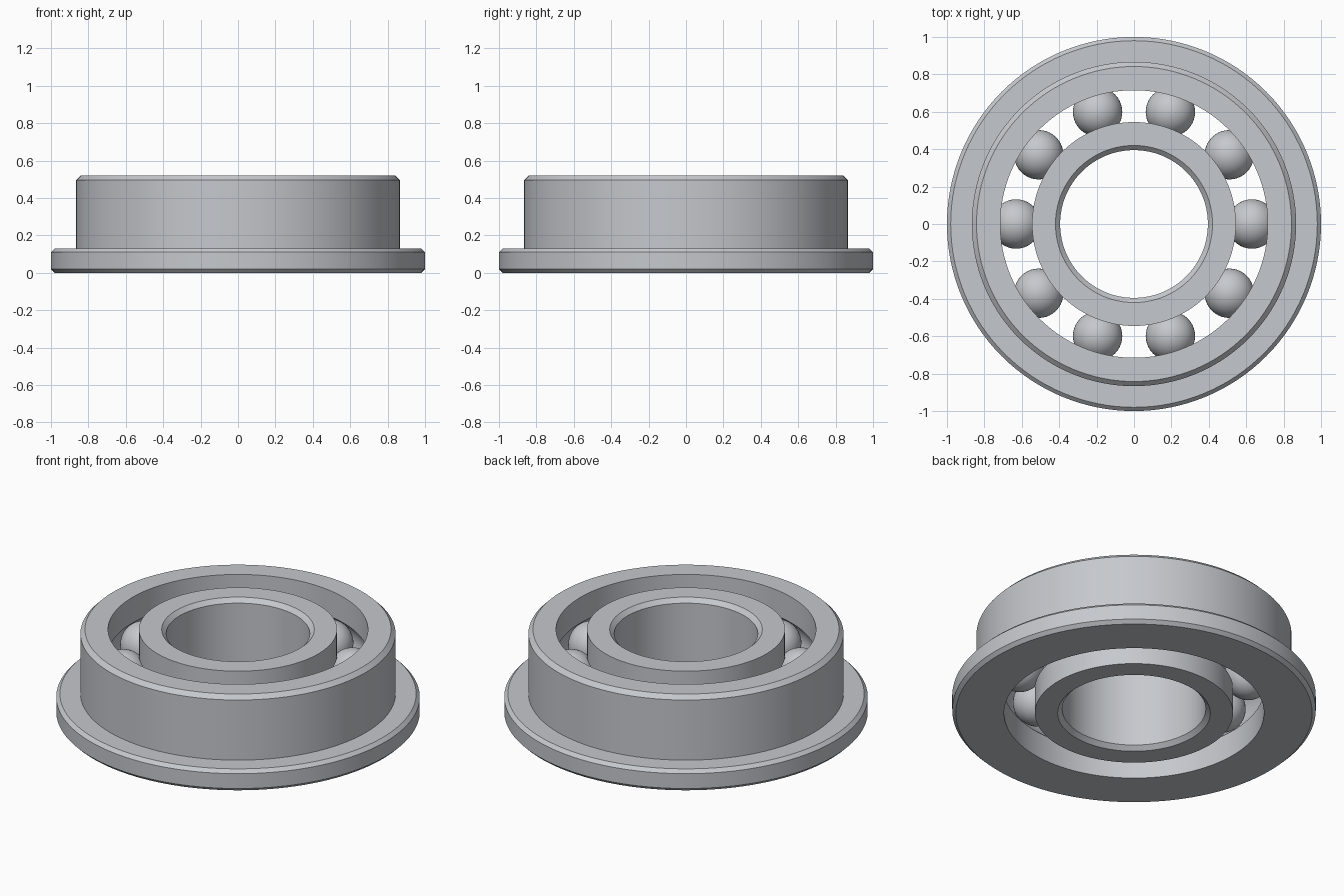
import bpy, bmesh, math
from mathutils import Matrix

cube = bpy.data.objects.get("Cube")
if cube:
    bpy.data.objects.remove(cube, do_unlink=True)

HEIGHT = 0.52
MID = HEIGHT / 2
PITCH = 0.63          # radius of the circle of ball centres
BALL = 0.132
GROOVE = 0.134
BALLS = 10
SEGMENTS = 128

steel = bpy.data.materials.new("steel grey")
steel.use_nodes = True
color = (0.56, 0.58, 0.61, 1)
steel.diffuse_color = color
steel.node_tree.nodes["Principled BSDF"].inputs["Base Color"].default_value = color


def finish(name, bm):
    bmesh.ops.recalc_face_normals(bm, faces=bm.faces)
    mesh = bpy.data.meshes.new(name)
    bm.to_mesh(mesh)
    bm.free()
    mesh.materials.append(steel)
    obj = bpy.data.objects.new(name, mesh)
    bpy.context.collection.objects.link(obj)
    bpy.ops.object.select_all(action='DESELECT')
    obj.select_set(True)
    bpy.context.view_layer.objects.active = obj
    bpy.ops.object.shade_smooth_by_angle(angle=math.radians(25))
    return obj


def groove(wall, steps=12):
    """Circular ball track cut into a wall, listed from bottom to top."""
    depth = wall - PITCH
    half = math.acos(abs(depth) / GROOVE)
    side = math.copysign(1, depth)
    points = []
    for i in range(steps + 1):
        a = -half + 2 * half * i / steps
        points.append((PITCH + side * GROOVE * math.cos(a), MID + GROOVE * math.sin(a)))
    return points


def lathe(name, profile):
    """Revolve a closed (radius, height) profile around z."""
    bm = bmesh.new()
    rings = []
    for s in range(SEGMENTS):
        a = math.tau * s / SEGMENTS
        rings.append([bm.verts.new((r * math.cos(a), r * math.sin(a), z)) for r, z in profile])
    n = len(profile)
    for s in range(SEGMENTS):
        a, b = rings[s], rings[(s + 1) % SEGMENTS]
        for i in range(n):
            j = (i + 1) % n
            bm.faces.new((a[i], b[i], b[j], a[j]))
    return finish(name, bm)


# Outer ring with chamfered flange and inner ball track
OUTER_WALL = 0.715
lathe("outer_ring",
      [(OUTER_WALL, 0)] + groove(OUTER_WALL) + [(OUTER_WALL, HEIGHT)]
      + [(0.842, HEIGHT), (0.867, HEIGHT - 0.025), (0.867, 0.13),
         (0.98, 0.13), (1, 0.11), (1, 0.02), (0.98, 0)])

# Inner ring with chamfered bore and outer ball track
INNER_WALL = 0.545
lathe("inner_ring",
      [(INNER_WALL, 0)] + groove(INNER_WALL) + [(INNER_WALL, HEIGHT)]
      + [(0.42, HEIGHT), (0.395, HEIGHT - 0.025), (0.395, 0.025), (0.42, 0)])

# Balls evenly spaced between the rings
for i in range(BALLS):
    a = math.tau * i / BALLS
    bm = bmesh.new()
    bmesh.ops.create_uvsphere(bm, u_segments=40, v_segments=24, radius=BALL)
    ball = finish(f"ball_{i + 1}", bm)
    ball.matrix_world = Matrix.Rotation(a, 4, 'Z') @ Matrix.Translation((PITCH, 0, MID))
